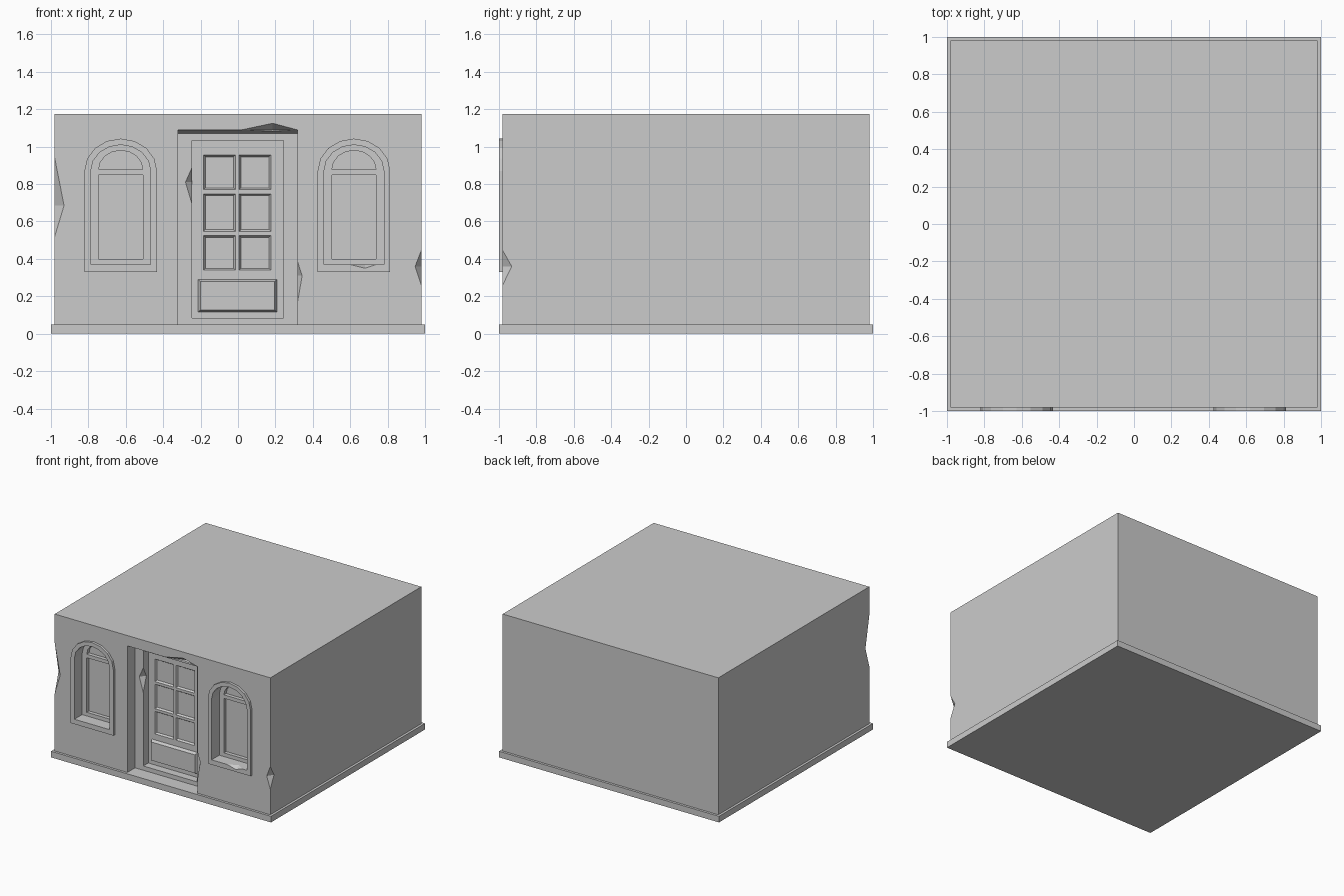
import bpy, bmesh, math

if "Cube" in bpy.data.objects:
    bpy.data.objects.remove(bpy.data.objects["Cube"])


def prism(name, front, back, y0, y1):
    """Loft an x/z outline at y0 to a matching outline at y1."""
    n = len(front)
    verts = [(x, y0, z) for x, z in front] + [(x, y1, z) for x, z in back]
    faces = [list(range(n)), list(range(2 * n - 1, n - 1, -1))]
    faces += [[i, i + n, (i + 1) % n + n, (i + 1) % n] for i in range(n)]
    me = bpy.data.meshes.new(name)
    me.from_pydata(verts, [], faces)
    bm = bmesh.new()
    bm.from_mesh(me)
    bmesh.ops.recalc_face_normals(bm, faces=bm.faces)
    bm.to_mesh(me)
    bm.free()
    ob = bpy.data.objects.new(name, me)
    bpy.context.collection.objects.link(ob)
    return ob


def rect(x0, x1, z0, z1, grow=0.0):
    return [(x0 - grow, z0 - grow), (x1 + grow, z0 - grow),
            (x1 + grow, z1 + grow), (x0 - grow, z1 + grow)]


def box(name, x0, x1, y0, y1, z0, z1):
    r = rect(x0, x1, z0, z1)
    return prism(name, r, r, y0, y1)


def arch(cx, half, z0, spring, top, seg=8):
    pts = [(cx + half * math.cos(math.pi * i / seg),
            spring + (top - spring) * math.sin(math.pi * i / seg)) for i in range(seg + 1)]
    if z0 < spring:
        pts += [(cx - half, z0), (cx + half, z0)]
    return pts


def combine(target, tool, op='DIFFERENCE'):
    """Apply a boolean and discard the helper."""
    m = target.modifiers.new(op, 'BOOLEAN')
    m.operation, m.solver, m.object = op, 'EXACT', tool
    tool.hide_render = True
    dg = bpy.context.evaluated_depsgraph_get()
    me = bpy.data.meshes.new_from_object(target.evaluated_get(dg))
    target.modifiers.clear()
    target.data = me
    bpy.data.objects.remove(tool)


def chip(target, centre, axis, low, high, a, b):
    """Broken edge: diamond cutter, long along axis, half sizes a and b across."""
    u, v = [i for i in range(3) if i != axis]

    def point(k, d):
        p = list(centre)
        p[k] += d
        return p
    verts = [point(axis, -low), point(axis, high),
             point(u, a), point(v, b), point(u, -a), point(v, -b)]
    faces = [(e, 2 + i, 2 + (i + 1) % 4) for i in range(4) for e in (0, 1)]
    me = bpy.data.meshes.new("chip")
    me.from_pydata(verts, [], faces)
    bm = bmesh.new()
    bm.from_mesh(me)
    bmesh.ops.recalc_face_normals(bm, faces=bm.faces)
    bm.to_mesh(me)
    bm.free()
    ob = bpy.data.objects.new("chip", me)
    bpy.context.collection.objects.link(ob)
    combine(target, ob)


# Plinth and main block
box("plinth", -1, 1, -1, 1, 0, 0.05)
wall = box("wall_block", -0.98, 0.98, -0.98, 0.98, 0.05, 1.175)

# Arched windows: raised surround, deep opening, sunken panes
for cx in (-0.627, 0.62):
    o = arch(cx, 0.194, 0.33, 0.87, 1.043)
    combine(wall, prism("surround", o, o, -1.0, -0.95), 'UNION')
    o = arch(cx, 0.16, 0.37, 0.87, 1.01)
    combine(wall, prism("opening", o, o, -1.1, -0.9))
    o = arch(cx, 0.118, 0.877, 0.877, 0.98)
    combine(wall, prism("arch_pane", o, o, -0.95, -0.87))
    combine(wall, box("lower_pane", cx - 0.118, cx + 0.118, -0.95, -0.87, 0.40, 0.848))

# Doorway: outer recess with sloping lintel, then stepped inner recess
combine(wall, prism("recess", rect(-0.32, 0.317, 0.0, 1.11),
                    rect(-0.32, 0.317, 0.0, 1.07), -1.08, -0.88))
combine(wall, box("inner_recess", -0.245, 0.243, -0.95, -0.80, 0.085, 1.032))

# Door with bevelled panes and raised kick panel
DOOR_Y = -0.815
door = box("door", -0.245, 0.243, DOOR_Y, -0.76, 0.085, 1.032)
for x0 in (-0.184, 0.006):
    for z0, z1 in ((0.34, 0.525), (0.547, 0.748), (0.77, 0.955)):
        r = (x0, x0 + 0.17, z0, z1)
        combine(door, prism("pane", rect(*r, 0.016), rect(*r, -0.016),
                            DOOR_Y - 0.025, DOOR_Y + 0.025))
r = (-0.215, 0.21, 0.114, 0.293)
prism("kick_panel", rect(*r, -0.014), rect(*r), DOOR_Y - 0.025, DOOR_Y + 0.005)

# Broken edges
chip(wall, (-0.98, -0.98, 0.685), 2, 0.165, 0.255, 0.05, 0.05)
chip(wall, (0.98, -0.98, 0.36), 2, 0.10, 0.085, 0.033, 0.048)
chip(wall, (-0.245, -0.88, 0.81), 2, 0.12, 0.08, 0.036, 0.04)
chip(wall, (0.317, -0.98, 0.31), 2, 0.15, 0.08, 0.026, 0.04)
chip(wall, (0.185, -0.98, 1.09), 0, 0.165, 0.132, 0.05, 0.035)
chip(wall, (0.68, -1.0, 0.37), 0, 0.08, 0.06, 0.04, 0.02)
